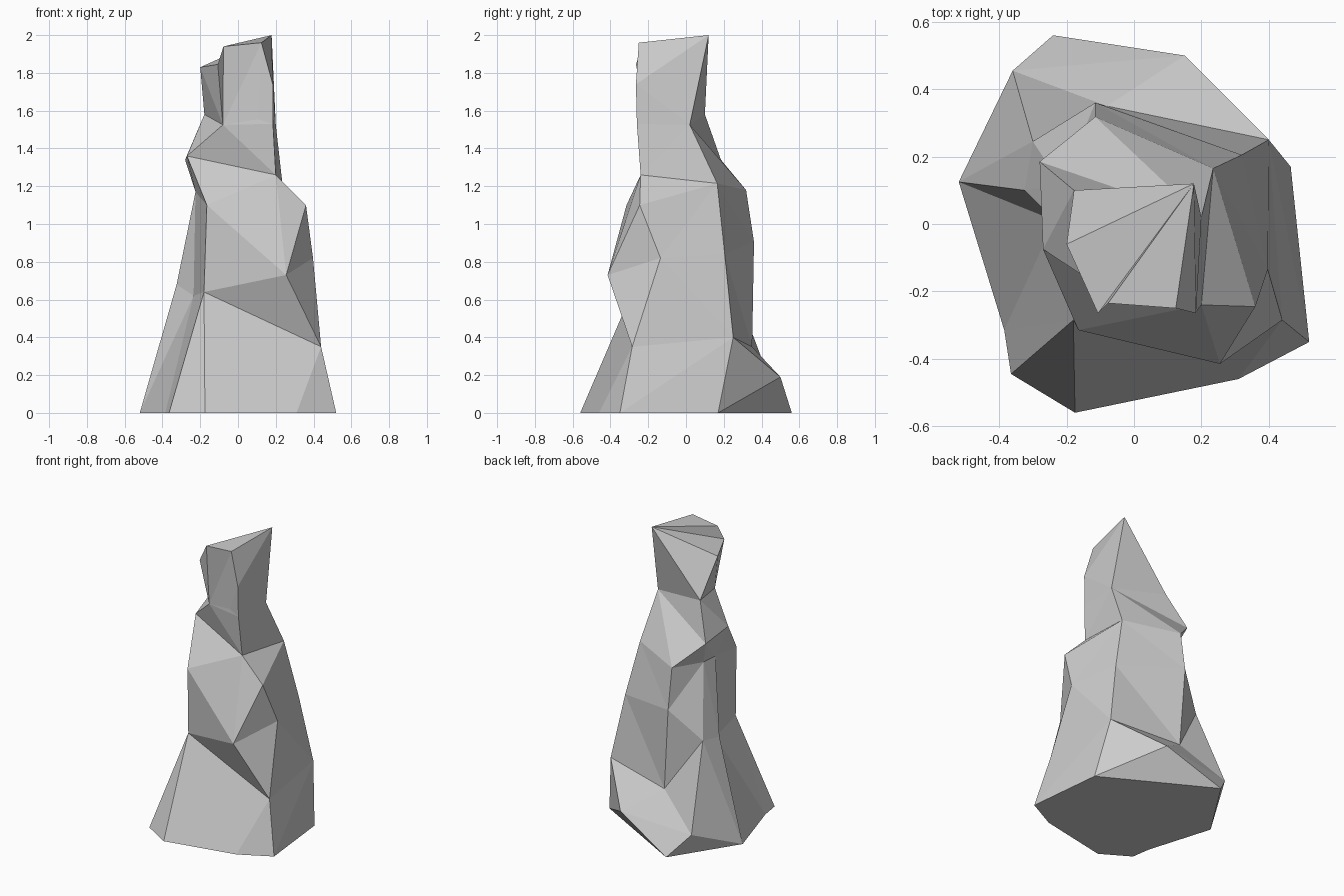
import bpy
import bmesh

default_cube = bpy.data.objects.get("Cube")
if default_cube:
    bpy.data.objects.remove(default_cube, do_unlink=True)

bm = bmesh.new()


def ring(*points):
    """Cross-section corners, listed counter-clockwise from the back."""
    return [bm.verts.new(p) for p in points]


def bridge(lower, upper, walk):
    """Triangulate between two rings; each letter steps the lower or upper one."""
    i = j = 0
    for step in walk:
        low, up = lower[i % len(lower)], upper[j % len(upper)]
        if step == "l":
            i += 1
            bm.faces.new((low, lower[i % len(lower)], up))
        else:
            j += 1
            bm.faces.new((low, upper[j % len(upper)], up))


def cut_corner(loop, index):
    """Close one corner of a ring with a facet and return the shorter ring."""
    after = loop[(index + 1) % len(loop)]
    bm.faces.new((loop[index - 1], loop[index], after))
    return loop[:index] + loop[index + 1:]


# Footprint on the ground
foot = ring((-.24, .56, 0), (-.52, .125, 0), (-.385, -.315, 0), (-.365, -.445, 0),
            (-.175, -.56, 0), (.31, -.46, 0), (.52, -.35, 0), (.465, .17, 0))

# Flared skirt, rising to a recess on the left of the front
skirt = ring((-.36, .455, .145), (-.3, .245, .7), (-.325, .1, .68), (-.235, .01, .62),
             (-.18, -.285, .64), (.44, -.285, .35), (.4, .25, .4), (.15, .5, .19))

# Torso
torso = ring((-.08, .35, .35), (-.115, .36, .905), (-.215, .115, 1.17),
             (-.225, 0, 1.17), (-.165, -.315, 1.1), (.255, -.415, .73),
             (.397, -.135, .82), (.32, .205, .84))

# Shoulders
shoulders = ring((-.115, .318, 1.18), (-.28, .185, 1.34), (-.27, -.075, 1.36),
                 (.2, -.24, 1.26), (.36, -.245, 1.1), (.235, .165, 1.215))

# Neck, with a small chin ledge at the front
neck = ring((.2, .02, 1.525), (-.178, .1, 1.58), (-.08, -.2, 1.525), (.185, -.26, 1.53))
chin = ring((.105, -.24, 1.555))

# Head, starting from its peak
head = ring((.178, .12, 2), (-.2, -.06, 1.83), (-.107, -.265, 1.845),
            (-.077, -.235, 1.94), (.124, -.25, 1.96), (.184, -.265, 1.74))

# Skin the sections from the ground up
bm.faces.new(foot[::-1])
bridge(foot, skirt, "luuulullullululu")
bridge(skirt, torso, "luulululululuull".replace(" ", ""))
torso = cut_corner(torso, 0)
bridge(torso, shoulders, "lululululullu")
shoulders = cut_corner(shoulders, 4)
bridge(shoulders, neck, "lululuull")
bm.faces.new((neck[2], neck[3], chin[0]))
neck = neck[:3] + chin + neck[3:]
bridge(neck, head, "luluuulullu")
for left, right in zip(head[1:], head[2:]):
    bm.faces.new((head[0], left, right))

bmesh.ops.recalc_face_normals(bm, faces=bm.faces)
mesh = bpy.data.meshes.new("stone_figure")
bm.to_mesh(mesh)
bm.free()

# Plain grey stone
stone = bpy.data.materials.new("grey_stone")
stone.use_nodes = True
colour = (.6, .6, .6, 1)
stone.diffuse_color = colour
stone.node_tree.nodes["Principled BSDF"].inputs["Base Color"].default_value = colour
mesh.materials.append(stone)

figure = bpy.data.objects.new("stone_figure", mesh)
bpy.context.collection.objects.link(figure)
